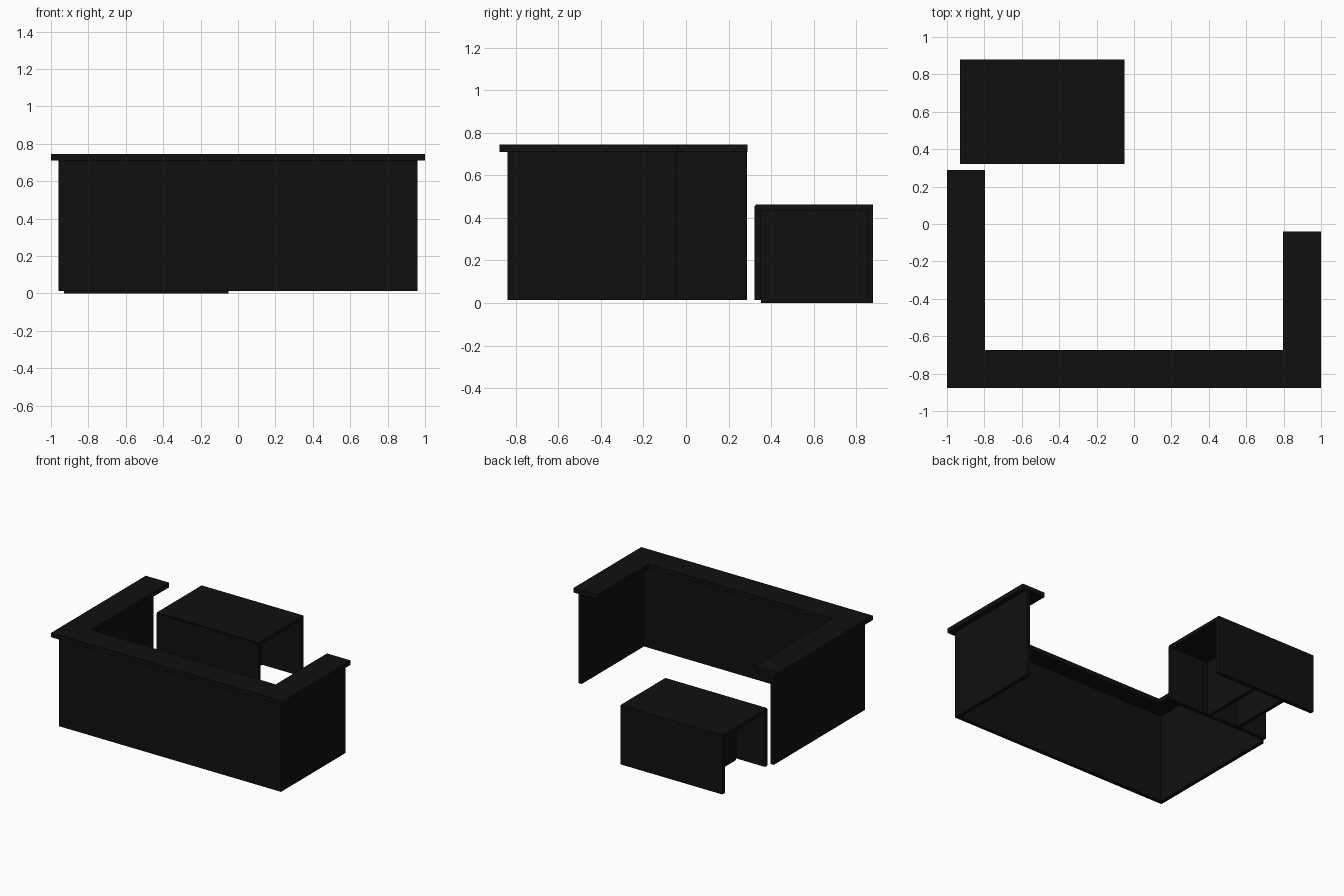
import bpy, bmesh

if "Cube" in bpy.data.objects:
    bpy.data.objects.remove(bpy.data.objects["Cube"])

black = bpy.data.materials.new("black_laminate")
black.diffuse_color = (0.005, 0.005, 0.005, 1)
black.use_nodes = True
black.node_tree.nodes["Principled BSDF"].inputs["Base Color"].default_value = black.diffuse_color


def prism(name, outline, z0, z1):
    """Extrude a flat outline upward from z0 to z1."""
    bm = bmesh.new()
    face = bm.faces.new([bm.verts.new((x, y, z0)) for x, y in outline])
    top = bmesh.ops.extrude_face_region(bm, geom=[face])["geom"]
    verts = [v for v in top if isinstance(v, bmesh.types.BMVert)]
    bmesh.ops.translate(bm, verts=verts, vec=(0, 0, z1 - z0))
    bmesh.ops.recalc_face_normals(bm, faces=bm.faces)
    mesh = bpy.data.meshes.new(name)
    bm.to_mesh(mesh)
    bm.free()
    mesh.materials.append(black)
    obj = bpy.data.objects.new(name, mesh)
    bpy.context.collection.objects.link(obj)
    return obj


def box(name, x0, x1, y0, y1, z0, z1):
    return prism(name, [(x0, y0), (x1, y0), (x1, y1), (x0, y1)], z0, z1)


def u_shape(x, y, thick, left_end, right_end):
    """U outline: outer half width x, front at y, with one long and one short arm."""
    i, j = x - thick, y + thick
    return [(-x, y), (x, y), (x, right_end), (i, right_end),
            (i, j), (-i, j), (-i, left_end), (-x, left_end)]


# Reception counter: overhanging top on thin panels
prism("counter_top", u_shape(1.0, -0.876, 0.203, 0.29, -0.04), 0.71, 0.745)
prism("counter_panels", u_shape(0.96, -0.84, 0.03, 0.288, -0.042), 0.013, 0.71)

# Low desk: top, front and back panels, two inner dividers
L, R, F, B = -0.93, -0.05, 0.322, 0.88
box("desk_top", L, R, F + 0.004, B, 0.435, 0.463)
box("desk_front_panel", L, R, F, F + 0.03, 0.013, 0.455)
box("desk_back_panel", L, R, B - 0.03, B, 0, 0.435)
for name, x in (("desk_right_divider", -0.40), ("desk_left_divider", -0.665)):
    box(name, x - 0.014, x + 0.014, F + 0.03, B - 0.03, 0, 0.435)
